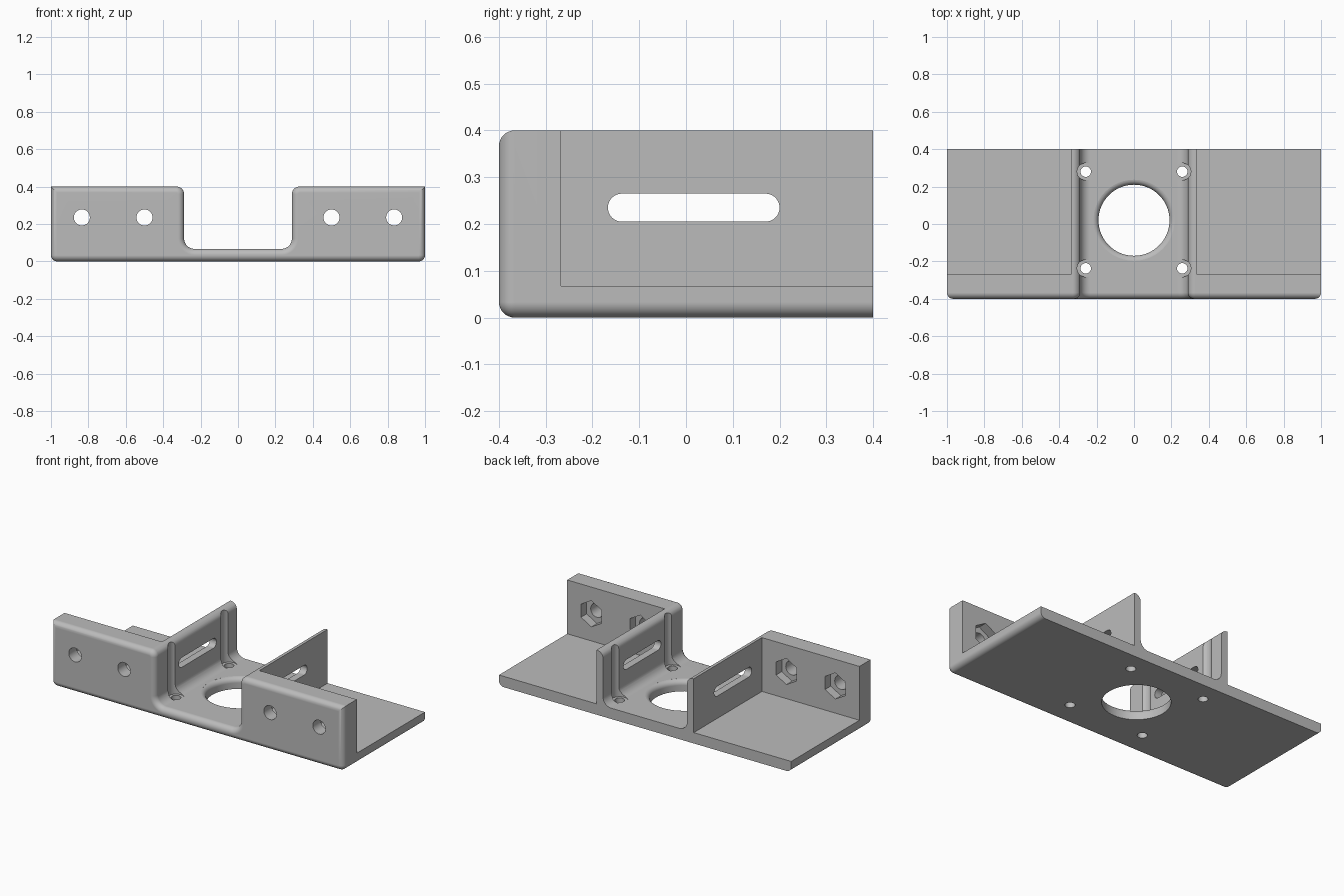
import bpy, bmesh, math
from mathutils import Vector, Matrix

if "Cube" in bpy.data.objects:
    bpy.data.objects.remove(bpy.data.objects["Cube"], do_unlink=True)

ROUND = 0.033      # front and lower edge radius
FLOOR = 0.067      # base plate thickness
WALL = 0.333       # outer face of the channel walls
ARC = 8

grey = bpy.data.materials.new("plain grey")
grey.use_nodes = True
grey.diffuse_color = (0.5, 0.5, 0.5, 1)
grey.node_tree.nodes["Principled BSDF"].inputs["Base Color"].default_value = (0.5, 0.5, 0.5, 1)


def make_object(name, bm):
    bmesh.ops.recalc_face_normals(bm, faces=bm.faces)
    mesh = bpy.data.meshes.new(name)
    bm.to_mesh(mesh)
    bm.free()
    mesh.materials.append(grey)
    obj = bpy.data.objects.new(name, mesh)
    bpy.context.collection.objects.link(obj)
    return obj


def loft(name, rings):
    """Skin equal closed rings and cap both ends."""
    bm = bmesh.new()
    loops = [[bm.verts.new(p) for p in ring] for ring in rings]
    for a, b in zip(loops, loops[1:]):
        for i in range(len(a)):
            j = (i + 1) % len(a)
            bm.faces.new((a[i], a[j], b[j], b[i]))
    bm.faces.new(loops[0])
    bm.faces.new(loops[-1])
    return make_object(name, bm)


def rounded_outline(corners, inset):
    """Inset a counter-clockwise outline, filleting each (x, z, radius) corner."""
    pts = []
    for i, (x, z, r) in enumerate(corners):
        p = Vector((x, z))
        a = (p - Vector(corners[i - 1][:2])).normalized()
        b = (Vector(corners[(i + 1) % len(corners)][:2]) - p).normalized()
        inward_a, inward_b = Vector((-a.y, a.x)), Vector((-b.y, b.x))
        p = p + (inward_a + inward_b) * inset
        if r == 0:
            pts.append(p)
            continue
        turn = 1 if a.x * b.y - a.y * b.x > 0 else -1
        r = max(r - turn * inset, 0.0008)
        centre = p + (inward_a + inward_b) * r * turn
        for k in range(ARC + 1):
            t = k / ARC * math.pi / 2
            pts.append(centre - turn * r * (inward_a * math.cos(t) + inward_b * math.sin(t)))
    return pts


# Body: U-shaped section run front to back, with a rounded front rim
half = [(1, 0, ROUND), (1, 0.4, 0), (0.288, 0.4, 0.04), (0.288, FLOOR, 0.055)]
section = half + [(-x, z, r) for x, z, r in reversed(half)]
rings = []
for k in range(ARC + 1):
    t = k / ARC * math.pi / 2
    inset = ROUND * (1 - math.sin(t))
    y = -0.4 + ROUND * (1 - math.cos(t))
    rings.append([(p.x, y, p.y) for p in rounded_outline(section, inset)])
rings.append([(p.x, 0.4, p.y) for p in rounded_outline(section, 0)])
body = loft("bracket_body", rings)


def box(name, low, high):
    low, high = Vector(low), Vector(high)
    bm = bmesh.new()
    bmesh.ops.create_cube(bm, size=1)
    bmesh.ops.scale(bm, vec=high - low, verts=bm.verts)
    bmesh.ops.translate(bm, vec=(low + high) / 2, verts=bm.verts)
    return make_object(name, bm)


def prism(name, radius, start, end, sides=32):
    """Straight round or hexagonal cutter between two points."""
    start, end = Vector(start), Vector(end)
    axis = end - start
    bm = bmesh.new()
    bmesh.ops.create_cone(bm, cap_ends=True, segments=sides, radius1=radius,
                          radius2=radius, depth=axis.length)
    turn = Matrix.Rotation(math.pi / 2, 4, "X") if abs(axis.y) > 0 else Matrix.Identity(4)
    bm.transform(Matrix.Translation((start + end) / 2) @ turn)
    return make_object(name, bm)


def cut(cutter):
    mod = body.modifiers.new("cut", "BOOLEAN")
    mod.operation, mod.solver, mod.object = "DIFFERENCE", "EXACT", cutter
    bpy.context.view_layer.objects.active = body
    bpy.ops.object.modifier_apply(modifier=mod.name)
    bpy.data.objects.remove(cutter, do_unlink=True)


for side in (-1, 1):
    # Open pocket behind each front wing
    xs = sorted((side * WALL, side * 1.2))
    cut(box("pocket_cutter", (xs[0], -0.267, FLOOR), (xs[1], 0.6, 0.6)))

    # Front bolt holes with hexagonal nut recesses
    for x in (0.5, 0.835):
        cut(prism("bolt_cutter", 0.043, (side * x, -0.6, 0.235), (side * x, -0.2, 0.235)))
        cut(prism("nut_cutter", 0.081, (side * x, -0.322, 0.235), (side * x, -0.2, 0.235), 6))

    # Base screw holes with head clearance grooved into the wall
    for y in (-0.237, 0.28):
        cut(prism("screw_cutter", 0.028, (side * 0.258, y, -0.2), (side * 0.258, y, 0.2)))
        cut(prism("head_cutter", 0.046, (side * 0.258, y, 0.064), (side * 0.258, y, 0.6)))

# Long rounded slot through both channel walls
slot = [(-0.167, 0.205, 0.0299), (0.2, 0.205, 0.0299), (0.2, 0.265, 0.0299), (-0.167, 0.265, 0.0299)]
outline = rounded_outline(slot, 0)
cut(loft("slot_cutter", [[(x, p.x, p.y) for p in outline] for x in (-0.45, 0.45)]))

# Central opening with a rounded upper rim
lip = 0.03
profile = [(0.19, -0.1)]
for k in range(ARC + 1):
    t = k / ARC * math.radians(84)
    profile.append((0.19 + lip * (1 - math.cos(t)), FLOOR - lip + lip * math.sin(t)))
profile.append((profile[-1][0] + 0.004, 0.1))
cut(loft("opening_cutter", [[(r * math.cos(a), 0.02 + r * math.sin(a), z)
                             for a in (i * math.tau / 64 for i in range(64))]
                            for r, z in profile]))

# Smooth fillets, crisp machined edges
bpy.ops.object.select_all(action="DESELECT")
body.select_set(True)
bpy.context.view_layer.objects.active = body
bpy.ops.object.shade_smooth_by_angle(angle=math.radians(30))
normals = body.modifiers.new("flat_faces", "WEIGHTED_NORMAL")
normals.keep_sharp = True
